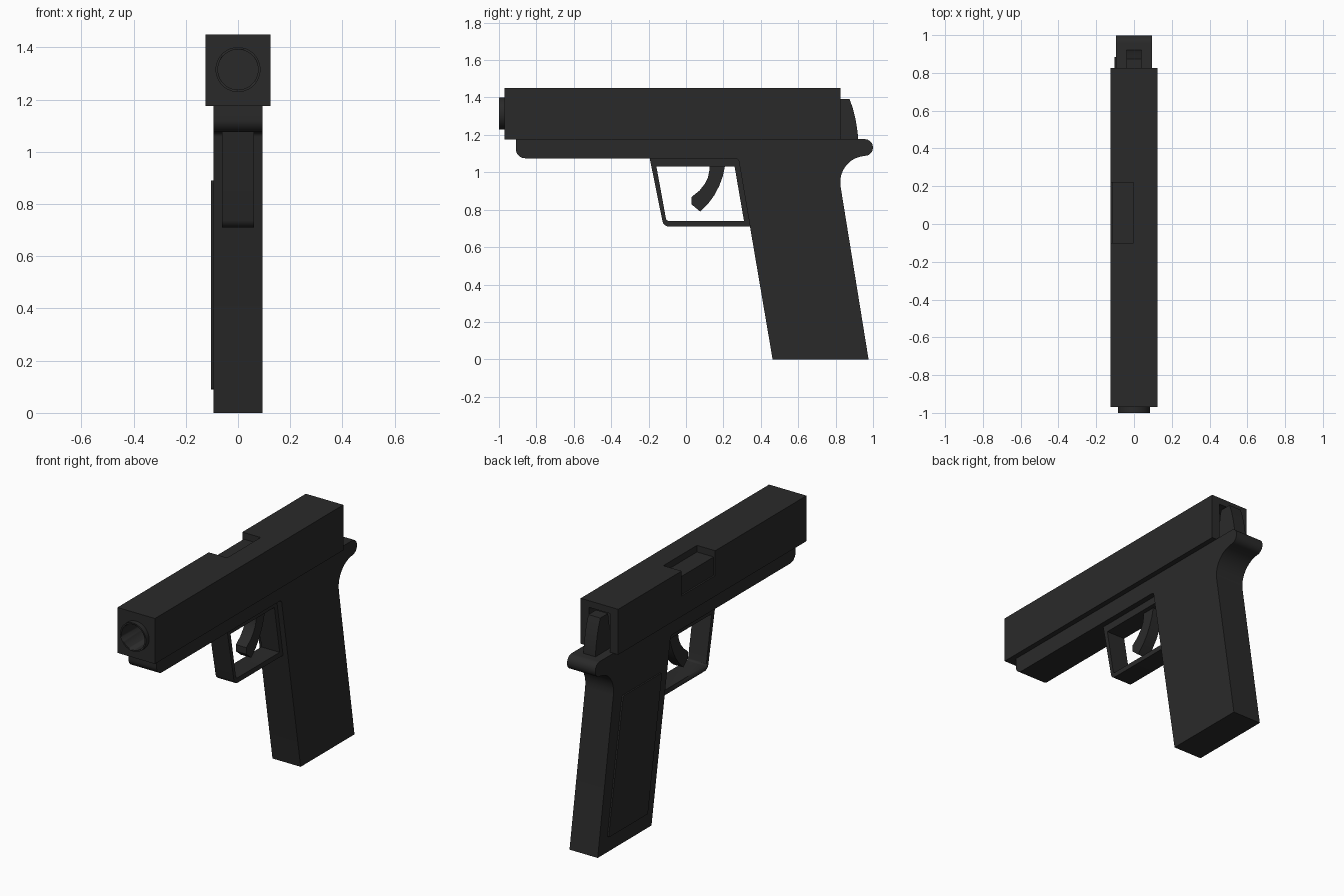
import bpy, bmesh, math
from mathutils import Vector, Matrix

if "Cube" in bpy.data.objects:
    bpy.data.objects.remove(bpy.data.objects["Cube"])

mat = bpy.data.materials.new("dark_metal")
mat.diffuse_color = (0.023, 0.023, 0.023, 1)
mat.use_nodes = True
mat.node_tree.nodes["Principled BSDF"].inputs["Base Color"].default_value = mat.diffuse_color


def finish(bm, name, smooth=True):
    bmesh.ops.recalc_face_normals(bm, faces=bm.faces)
    me = bpy.data.meshes.new(name)
    bm.to_mesh(me)
    bm.free()
    ob = bpy.data.objects.new(name, me)
    bpy.context.collection.objects.link(ob)
    me.materials.append(mat)
    if smooth:
        activate(ob)
        bpy.ops.object.shade_smooth_by_angle(angle=math.radians(30))
    return ob


def activate(ob):
    bpy.ops.object.select_all(action='DESELECT')
    ob.select_set(True)
    bpy.context.view_layer.objects.active = ob


def rounded(points, steps=8):
    """Side outline from (y, z[, radius]) corners, filleting those with a radius."""
    out, n = [], len(points)
    for i, p in enumerate(points):
        c = Vector((0, p[0], p[1]))
        if len(p) == 2:
            out.append(c)
            continue
        a = (Vector((0, *points[i - 1][:2])) - c).normalized()
        b = (Vector((0, *points[(i + 1) % n][:2])) - c).normalized()
        half, r = a.angle(b) / 2, p[2]
        t = r / math.tan(half)
        mid = c + (a + b).normalized() * r / math.sin(half)
        s, e = (c + a * t - mid).normalized(), (c + b * t - mid).normalized()
        out += [mid + s.slerp(e, k / steps) * r for k in range(steps + 1)]
    return out


def prism(name, points, x0, x1, smooth=True):
    """Side outline extruded across x."""
    bm = bmesh.new()
    face = bm.faces.new([bm.verts.new((x0, p.y, p.z)) for p in rounded(points)])
    ext = bmesh.ops.extrude_face_region(bm, geom=[face], use_keep_orig=True)
    verts = [v for v in ext["geom"] if isinstance(v, bmesh.types.BMVert)]
    bmesh.ops.translate(bm, verts=verts, vec=(x1 - x0, 0, 0))
    return finish(bm, name, smooth)


def box(name, x0, x1, y0, y1, z0, z1):
    return prism(name, [(y0, z0), (y1, z0), (y1, z1), (y0, z1)], x0, x1, False)


def cylinder(name, r, y0, y1, z):
    bm = bmesh.new()
    m = Matrix.Translation((0, (y0 + y1) / 2, z)) @ Matrix.Rotation(math.pi / 2, 4, 'X')
    bmesh.ops.create_cone(bm, cap_ends=True, segments=48, radius1=r, radius2=r,
                          depth=y1 - y0, matrix=m)
    return finish(bm, name)


def cut(ob, cutter):
    cutter.hide_render = True
    mod = ob.modifiers.new("cut", 'BOOLEAN')
    mod.operation, mod.solver, mod.object = 'DIFFERENCE', 'EXACT', cutter
    activate(ob)
    while ob.modifiers[0] != mod:
        bpy.ops.object.modifier_move_up(modifier=mod.name)
    bpy.ops.object.modifier_apply(modifier=mod.name)
    bpy.data.objects.remove(cutter)


# Slide with bore, side opening and hammer slot
slide = box("slide", -0.125, 0.125, -0.97, 0.825, 1.176, 1.45)
cut(slide, cylinder("bore_cutter", 0.082, -1.1, -0.68, 1.315))
cut(slide, box("port_top_cutter", -0.2, -0.003, -0.1, 0.22, 1.41, 1.6))
cut(slide, box("port_side_cutter", -0.2, -0.115, -0.1, 0.22, 1.30, 1.5))
cut(slide, box("slot_cutter", -0.07, 0.07, 0.74, 1.0, 1.0, 1.41))

# Barrel tube
barrel = cylinder("barrel", 0.086, -1.0, -0.66, 1.315)
cut(barrel, cylinder("barrel_cutter", 0.077, -1.1, -0.70, 1.315))

# Frame and grip in one outline
prism("frame_and_grip", [
    (-0.91, 1.177), (-0.91, 1.075, 0.05), (0.28, 1.075, 0.02), (0.463, 0),
    (0.976, 0), (0.80, 1.088, 0.14), (0.999, 1.088, 0.043), (0.999, 1.177, 0.043)],
    -0.094, 0.094)

# Raised panel on the left of the grip
prism("grip_panel", [(0.51, 0.09, 0.01), (0.885, 0.09, 0.01),
                     (0.745, 0.89, 0.01), (0.375, 0.89, 0.01)], -0.103, -0.09)

# Trigger guard
guard = prism("trigger_guard", [(-0.195, 1.08), (-0.12, 0.71, 0.035),
                                (0.343, 0.71), (0.281, 1.08)], -0.061, 0.061)
cut(guard, prism("guard_cutter", [(-0.158, 1.03), (-0.105, 0.74, 0.015),
                                  (0.31, 0.74), (0.26, 1.03)], -0.2, 0.2))

# Curved trigger
prism("trigger", [(0.125, 1.05), (0.125, 1.01), (0.117, 0.972), (0.10, 0.938),
                  (0.073, 0.903), (0.03, 0.868), (0.03, 0.828), (0.076, 0.79),
                  (0.117, 0.83), (0.152, 0.878), (0.178, 0.928), (0.197, 0.98),
                  (0.21, 1.04), (0.21, 1.05)], -0.035, 0.035)

# Hammer
prism("hammer", [(0.76, 1.15), (0.92, 1.15), (0.92, 1.19), (0.914, 1.24), (0.905, 1.29),
                 (0.892, 1.342), (0.874, 1.393), (0.80, 1.393)], -0.04, 0.04)
